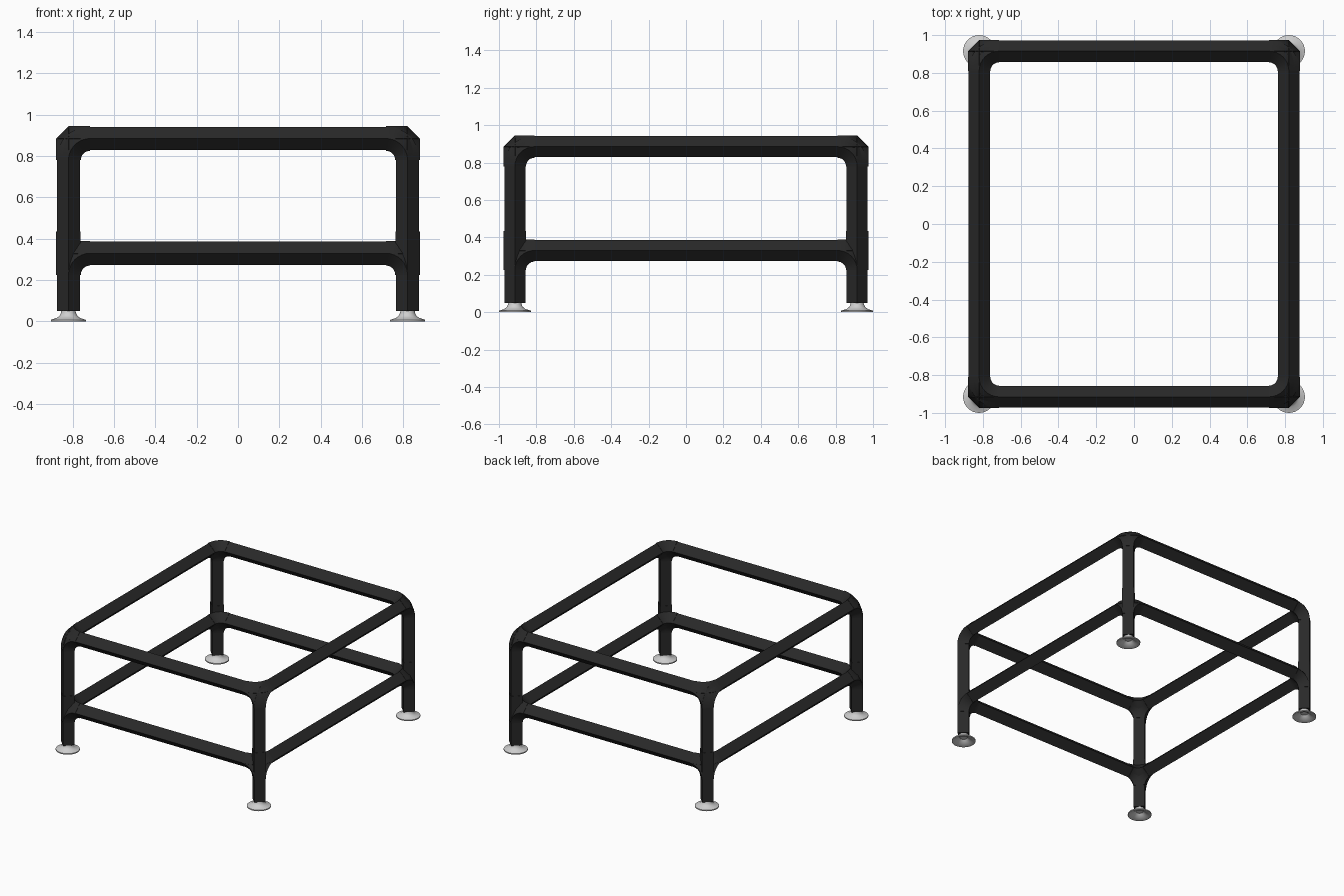
import bpy, bmesh, math
from mathutils import Vector

if "Cube" in bpy.data.objects:
    bpy.data.objects.remove(bpy.data.objects["Cube"])

HX, HY = 0.82, 0.915          # post centres
TOP, LOW = 0.885, 0.33        # rail heights
REACH = 0.105                 # fitting length from its node
R_BAR, R_FIT = 0.0565, 0.0595 # half diagonals of the square tube
X, Y, Z = Vector((1, 0, 0)), Vector((0, 1, 0)), Vector((0, 0, 1))


def material(name, color, rough):
    m = bpy.data.materials.new(name)
    m.use_nodes = True
    m.diffuse_color = color
    bsdf = m.node_tree.nodes["Principled BSDF"]
    bsdf.inputs["Base Color"].default_value = color
    bsdf.inputs["Roughness"].default_value = rough
    return m


BLACK = material("matte black", (0.022, 0.022, 0.022, 1), 0.6)
GREY = material("light grey", (0.62, 0.62, 0.62, 1), 0.5)


def finish(name, bm, mat):
    bmesh.ops.recalc_face_normals(bm, faces=bm.faces)
    mesh = bpy.data.meshes.new(name)
    bm.to_mesh(mesh)
    bm.free()
    mesh.materials.append(mat)
    ob = bpy.data.objects.new(name, mesh)
    bpy.context.collection.objects.link(ob)
    bpy.ops.object.select_all(action='DESELECT')
    ob.select_set(True)
    bpy.context.view_layer.objects.active = ob
    bpy.ops.object.shade_smooth_by_angle(angle=math.radians(35))
    return ob


def sweep(bm, stations, r):
    """Join square sections, each given as centre and two diagonal directions."""
    rings = [[bm.verts.new(c + d * r) for d in (u, v, -u, -v)]
             for c, u, v in stations]
    for a, b in zip(rings, rings[1:]):
        for i in range(4):
            j = (i + 1) % 4
            bm.faces.new((a[i], a[j], b[j], b[i]))
    bm.faces.new(rings[0])
    bm.faces.new(rings[-1])


def straight(bm, start, end, u, v, r):
    sweep(bm, [(start, u, v), (end, u, v)], r)


def bend(bm, node, a, b, steps=8):
    """Quarter bend from arm a to arm b around a node."""
    centre = node + (a + b) * REACH
    axis = a.cross(b)
    stations = []
    for i in range(steps + 1):
        t = math.pi / 2 * i / steps
        out = -b * math.cos(t) - a * math.sin(t)
        stations.append((centre + out * REACH, out, axis))
    sweep(bm, stations, R_FIT)


def bar(name, start, end, u, v):
    bm = bmesh.new()
    straight(bm, start, end, u, v, R_BAR)
    finish(name, bm, BLACK)


def fitting(name, node, arms, through):
    """Three-way corner made of bends, with an optional socket going up."""
    bm = bmesh.new()
    for a, b in ((0, 1), (1, 2), (2, 0)):
        bend(bm, node, arms[a], arms[b])
    if through:
        straight(bm, node - Z * REACH, node + Z * REACH, X, Y, R_FIT)
    finish(name, bm, BLACK)


def foot(name, x, y):
    """Flared cup with a hollow underside."""
    profile = [(0.034, 0.056), (0.036, 0.042), (0.042, 0.029), (0.055, 0.018),
               (0.085, 0.008), (0.085, 0.0), (0.078, 0.0), (0.05, 0.011),
               (0.034, 0.022), (0.026, 0.03)]
    n = 32
    bm = bmesh.new()
    rings = []
    for r, z in profile:
        rings.append([bm.verts.new((x + r * math.cos(math.tau * i / n),
                                    y + r * math.sin(math.tau * i / n), z))
                      for i in range(n)])
    for a, b in zip(rings, rings[1:]):
        for i in range(n):
            j = (i + 1) % n
            bm.faces.new((a[i], a[j], b[j], b[i]))
    bm.faces.new(rings[0])
    bm.faces.new(rings[-1])
    finish(name, bm, GREY)


# Corner fittings, posts and feet
for sx, side in ((1, "left"), (-1, "right")):
    for sy, end in ((-1, "front"), (1, "back")):
        tag = f"{end}_{side}"
        base = Vector((sx * HX, sy * HY, 0))
        arms = (-sx * X, -sy * Y, -Z)
        fitting("top_corner_" + tag, base + Z * TOP, arms, False)
        fitting("lower_joint_" + tag, base + Z * LOW, arms, True)
        bar("upper_post_" + tag, base + Z * (LOW + REACH), base + Z * (TOP - REACH), X, Y)
        bar("lower_post_" + tag, base + Z * 0.05, base + Z * (LOW - REACH), X, Y)
        foot("foot_" + tag, base.x, base.y)

# Rails of the upper and lower frames
for level, z in (("top", TOP), ("lower", LOW)):
    for s, end, side in ((-1, "front", "right"), (1, "back", "left")):
        mid = Vector((0, s * HY, z))
        run = X * (HX - REACH)
        bar(f"{level}_rail_{end}", mid - run, mid + run, Y, Z)
        mid = Vector((s * HX, 0, z))
        run = Y * (HY - REACH)
        bar(f"{level}_rail_{side}", mid - run, mid + run, X, Z)
